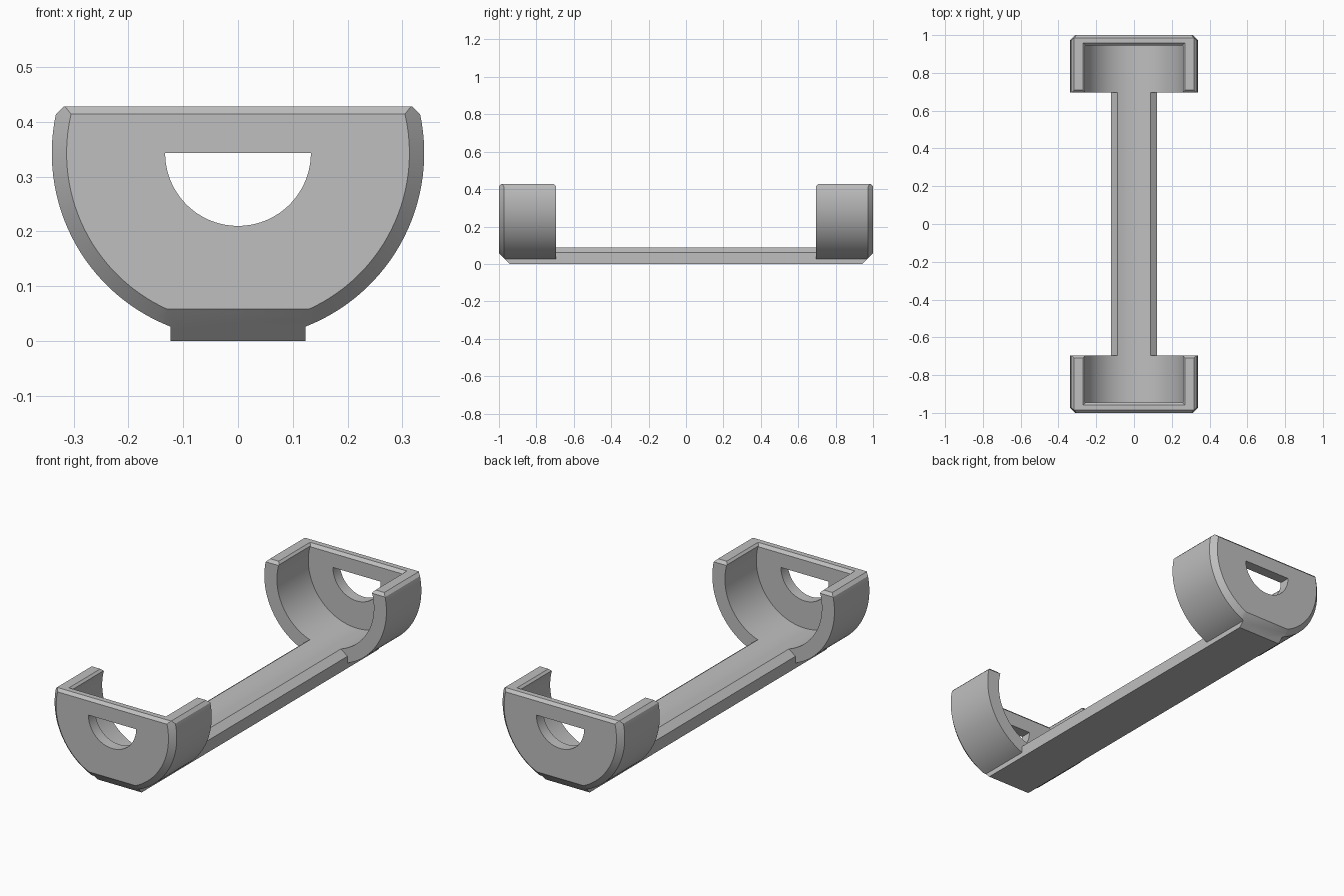
import bpy, bmesh
from math import sin, cos, pi

if "Cube" in bpy.data.objects:
    bpy.data.objects.remove(bpy.data.objects["Cube"])

AXIS_Z = 0.343      # height of the cradle axis
TOP = 0.428         # rim height
WALL_IN = 0.945     # inner face of the end walls
OPEN = 0.695        # open side of each cup

grey = bpy.data.materials.new("plain grey")
grey.use_nodes = True
colour = (0.52, 0.52, 0.52, 1)
grey.diffuse_color = colour
grey.node_tree.nodes["Principled BSDF"].inputs["Base Color"].default_value = colour


def finish(bm, name):
    bmesh.ops.recalc_face_normals(bm, faces=bm.faces)
    mesh = bpy.data.meshes.new(name)
    bm.to_mesh(mesh)
    bm.free()
    mesh.materials.append(grey)
    obj = bpy.data.objects.new(name, mesh)
    bpy.context.collection.objects.link(obj)
    return obj


def loft(loops):
    """Solid skinned through matching closed loops of points."""
    bm = bmesh.new()
    rings = [[bm.verts.new(p) for p in loop] for loop in loops]
    n = len(rings[0])
    for a, b in zip(rings, rings[1:]):
        for i in range(n):
            j = (i + 1) % n
            bm.faces.new((a[i], a[j], b[j], b[i]))
    bm.faces.new(rings[0])
    bm.faces.new(rings[-1])
    bmesh.ops.recalc_face_normals(bm, faces=bm.faces)
    return bm


def circle(y, r, n=128):
    turn = [2 * pi * (i + 0.5) / n for i in range(n)]
    return [(r * cos(t), y, AXIS_Z + r * sin(t)) for t in turn]


def rect(x, y, z):
    return [(-x, -y, z), (x, -y, z), (x, y, z), (-x, y, z)]


def trim(bm, point, normal):
    """Slice a convex solid and cap it."""
    bmesh.ops.bisect_plane(bm, geom=bm.verts[:] + bm.edges[:] + bm.faces[:],
                           plane_co=point, plane_no=normal, clear_outer=True)
    bmesh.ops.holes_fill(bm, edges=bm.edges, sides=0)


def combine(target, other, operation):
    mod = target.modifiers.new(operation, 'BOOLEAN')
    mod.operation = operation
    mod.solver = 'EXACT'
    mod.object = other
    bpy.context.view_layer.objects.active = target
    bpy.ops.object.modifier_apply(modifier=mod.name)
    bpy.data.objects.remove(other)


# Rail with sloped shoulders and chamfered lower ends
half = [(0.123, 0), (0.123, 0.06), (0.067, 0.102)]
section = half + [(-x, z) for x, z in reversed(half)]
rail = loft([[(x, y, z) for x, z in section] for y in (-1, 1)])
for s in (-1, 1):
    trim(rail, (0, s, 0.058), (0, s * 0.058, -0.058))
holder = finish(rail, "cradle")

# Round end cups, flat on top with chamfered rims
for s in (-1, 1):
    cup = loft([circle(s * OPEN, 0.34), circle(s * 0.973, 0.34), circle(s, 0.313)])
    trim(cup, (0, 0, TOP), (0, 0, 1))
    for side in (-1, 1):
        trim(cup, (side * 0.318, 0, TOP), (side, 0, 1))
    trim(cup, (0, s, TOP - 0.014), (0, s, 1))
    trim(cup, (0, s * OPEN, TOP - 0.014), (0, -s, 1))
    trim(cup, (0, s, 0.058), (0, s, -1))
    combine(holder, finish(cup, "end_cup"), 'UNION')

# Long round cavity, inner rim chamfer and half-round wall openings
cavity = loft([circle(-WALL_IN, 0.27), circle(WALL_IN, 0.27)])
combine(holder, finish(cavity, "cavity_cutter"), 'DIFFERENCE')
rim = loft([rect(0.252, 0.941, 0.41), rect(0.292, 0.981, 0.45)])
combine(holder, finish(rim, "rim_cutter"), 'DIFFERENCE')
opening = loft([circle(-1.1, 0.133), circle(1.1, 0.133)])
trim(opening, (0, 0, AXIS_Z), (0, 0, 1))
combine(holder, finish(opening, "opening_cutter"), 'DIFFERENCE')

# Smooth curves, crisp edges
bpy.ops.object.select_all(action='DESELECT')
holder.select_set(True)
bpy.context.view_layer.objects.active = holder
bpy.ops.object.shade_smooth_by_angle(angle=pi / 9)
